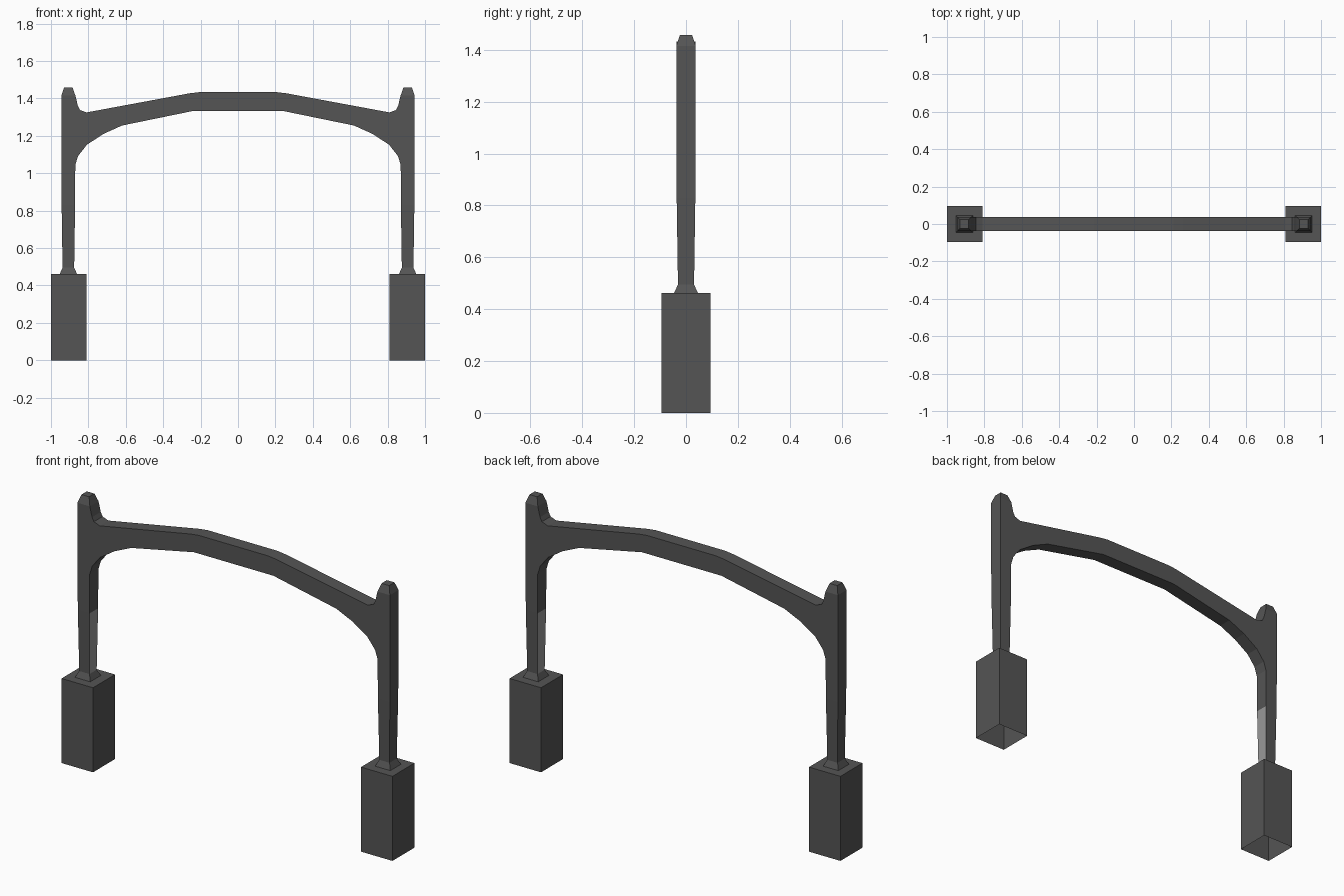
import bpy, bmesh

if "Cube" in bpy.data.objects:
    bpy.data.objects.remove(bpy.data.objects["Cube"])

PX = 0.907  # post centre in x


def material(name, v):
    m = bpy.data.materials.new(name)
    m.diffuse_color = (v, v, v, 1)
    m.use_nodes = True
    m.node_tree.nodes["Principled BSDF"].inputs["Base Color"].default_value = m.diffuse_color
    return m


dark = material("dark grey", 0.09)
light = material("light grey", 0.32)


def finish(bm, name):
    bmesh.ops.recalc_face_normals(bm, faces=bm.faces[:])
    me = bpy.data.meshes.new(name)
    bm.to_mesh(me)
    bm.free()
    ob = bpy.data.objects.new(name, me)
    bpy.context.collection.objects.link(ob)
    me.materials.append(dark)
    me.materials.append(light)
    return ob


def stack(name, cx, rings, cap=True):
    """Square tower from (half width, z) rings, open underneath."""
    bm = bmesh.new()
    loops = [[bm.verts.new((cx + sx * h, sy * h, z))
              for sx, sy in ((-1, -1), (1, -1), (1, 1), (-1, 1))] for h, z in rings]
    for a, b in zip(loops, loops[1:]):
        for i in range(4):
            j = (i + 1) % 4
            bm.faces.new((a[i], a[j], b[j], b[i]))
    if cap:
        bm.faces.new(loops[-1])
    else:
        # the tower stays open, so orient by direction from its axis
        pass
    return finish(bm, name)


JOIN = 0.83
for s, side in ((-1, "left"), (1, "right")):
    # open-bottomed pedestal
    stack(f"pedestal_{side}", s * 0.905, [(0.095, 0), (0.095, 0.462)])
    # flared foot and tapering lower post
    post = stack(f"lower_post_{side}", s * PX,
                 [(0.046, 0.462), (0.031, 0.495), (0.036, JOIN)], cap=False)
    # pale inner face of the post
    for p in post.data.polygons:
        if p.center.z > 0.5 and (p.center.x - s * PX) * s < -0.02:
            p.material_index = 1
    # tapered post tip
    stack(f"post_tip_{side}", s * PX, [(0.0375, 1.415), (0.023, 1.458)])

# upper posts and arched beam: half outline from the beam's lower middle round to its upper middle
half = [(0.24, 1.333), (0.62, 1.255), (0.72, 1.21), (0.808, 1.152), (0.855, 1.092),
        (0.870, 1.045), (0.871, JOIN), (0.943, JOIN), (0.9445, 1.05), (0.9445, 1.415),
        (0.8695, 1.415), (0.856, 1.36), (0.845, 1.338), (0.81, 1.325), (0.26, 1.427),
        (0.21, 1.433)]
outline = half + [(-x, z) for x, z in reversed(half)]
bm = bmesh.new()
face = bm.faces.new([bm.verts.new((x, -0.0375, z)) for x, z in outline])
ext = bmesh.ops.extrude_face_region(bm, geom=[face])
bmesh.ops.translate(bm, vec=(0, 0.075, 0),
                    verts=[v for v in ext["geom"] if isinstance(v, bmesh.types.BMVert)])
for v in bm.verts:
    if v.co.z < JOIN + 0.01:
        v.co.y *= 0.036 / 0.0375
finish(bm, "arched_beam")
